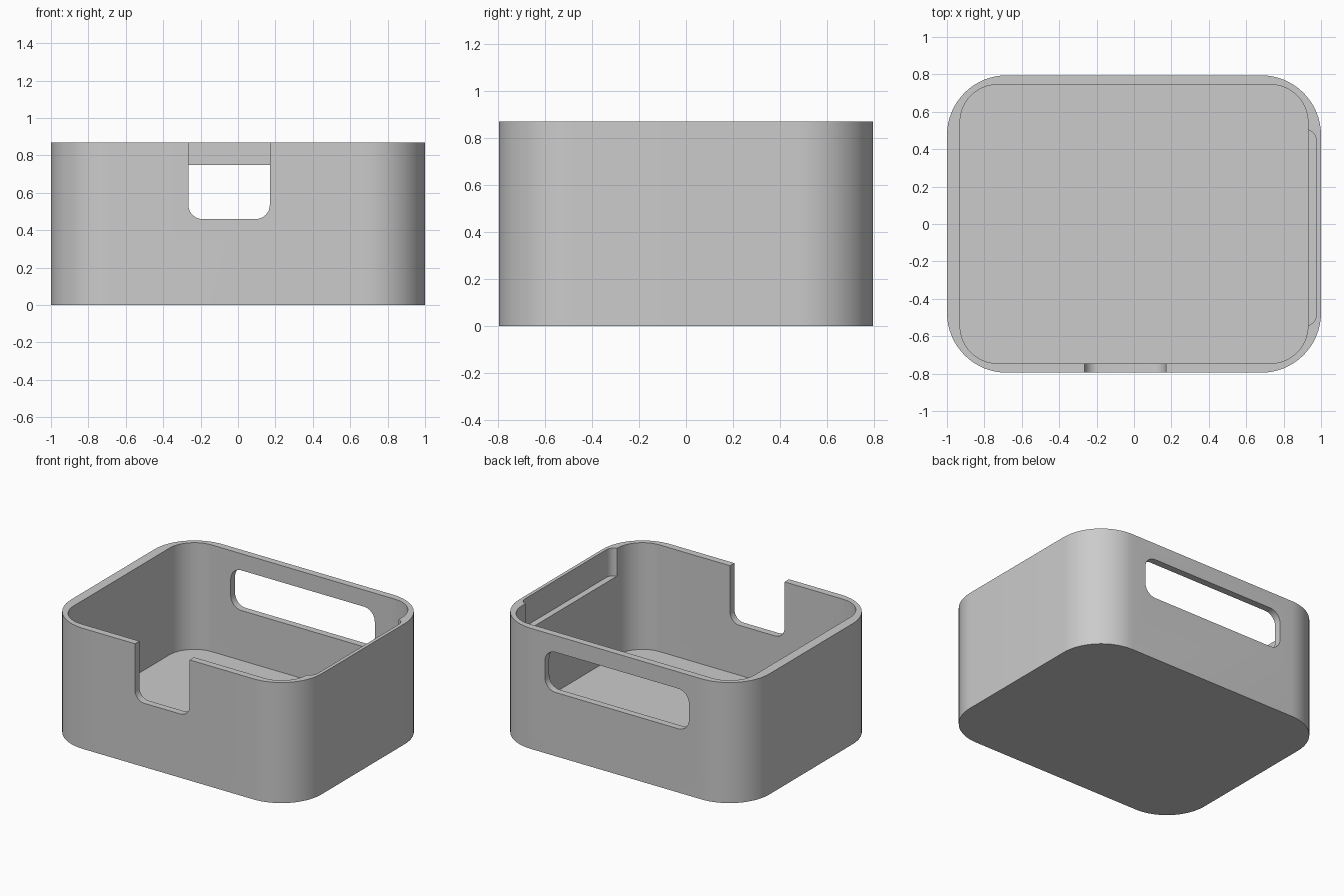
import bpy, bmesh, math

if "Cube" in bpy.data.objects:
    bpy.data.objects.remove(bpy.data.objects["Cube"])

HEIGHT = 0.87
FLOOR = 0.10

grey = bpy.data.materials.new("plain grey")
grey.diffuse_color = (0.6, 0.6, 0.6, 1)
grey.use_nodes = True
grey.node_tree.nodes["Principled BSDF"].inputs["Base Color"].default_value = grey.diffuse_color


def rounded_rect(u0, u1, v0, v1, r, seg):
    """Counter-clockwise outline of a rectangle with rounded corners."""
    pts = []
    corners = [(u1 - r, v1 - r), (u0 + r, v1 - r), (u0 + r, v0 + r), (u1 - r, v0 + r)]
    for i, (cu, cv) in enumerate(corners):
        for k in range(seg + 1):
            a = math.pi / 2 * (i + k / seg)
            pts.append((cu + r * math.cos(a), cv + r * math.sin(a)))
    return pts


def prism(name, outline, lo, hi, axis="z"):
    """Extrude an outline along z, or an x-z outline along y."""
    bm = bmesh.new()
    place = (lambda u, v, w: (u, v, w)) if axis == "z" else (lambda u, v, w: (u, w, v))
    a = [bm.verts.new(place(u, v, lo)) for u, v in outline]
    b = [bm.verts.new(place(u, v, hi)) for u, v in outline]
    bm.faces.new(a)
    bm.faces.new(b)
    for i in range(len(a)):
        j = (i + 1) % len(a)
        bm.faces.new((a[i], a[j], b[j], b[i]))
    bmesh.ops.recalc_face_normals(bm, faces=bm.faces)
    mesh = bpy.data.meshes.new(name)
    bm.to_mesh(mesh)
    bm.free()
    mesh.materials.append(grey)
    obj = bpy.data.objects.new(name, mesh)
    bpy.context.collection.objects.link(obj)
    return obj


# Outer body
box = prism("open_box", rounded_rect(-1, 1, -0.795, 0.795, 0.32, 16), 0, HEIGHT)

cutters = [
    # Inner cavity
    prism("cavity_cutter", rounded_rect(-0.93, 0.93, -0.745, 0.745, 0.2, 16), FLOOR, 1.2),
    # Shallow pocket in the right wall, open at the top
    prism("pocket_cutter", rounded_rect(0.7, 0.975, -0.545, 0.505, 0.06, 8), 0.67, 1.1),
    # Open notch in the front wall
    prism("notch_cutter", rounded_rect(-0.265, 0.17, 0.46, 1.3, 0.075, 8), -1, -0.6, "y"),
    # Long window in the back wall
    prism("window_cutter", rounded_rect(-0.58, 0.57, 0.46, 0.75, 0.085, 8), 0.6, 1, "y"),
]

bpy.context.view_layer.objects.active = box
box.select_set(True)
for c in cutters:
    mod = box.modifiers.new(c.name, "BOOLEAN")
    mod.operation = "DIFFERENCE"
    mod.solver = "EXACT"
    mod.object = c
    bpy.ops.object.modifier_apply(modifier=mod.name)
for c in cutters:
    bpy.data.objects.remove(c)

bpy.ops.object.shade_smooth_by_angle(angle=math.radians(30))
